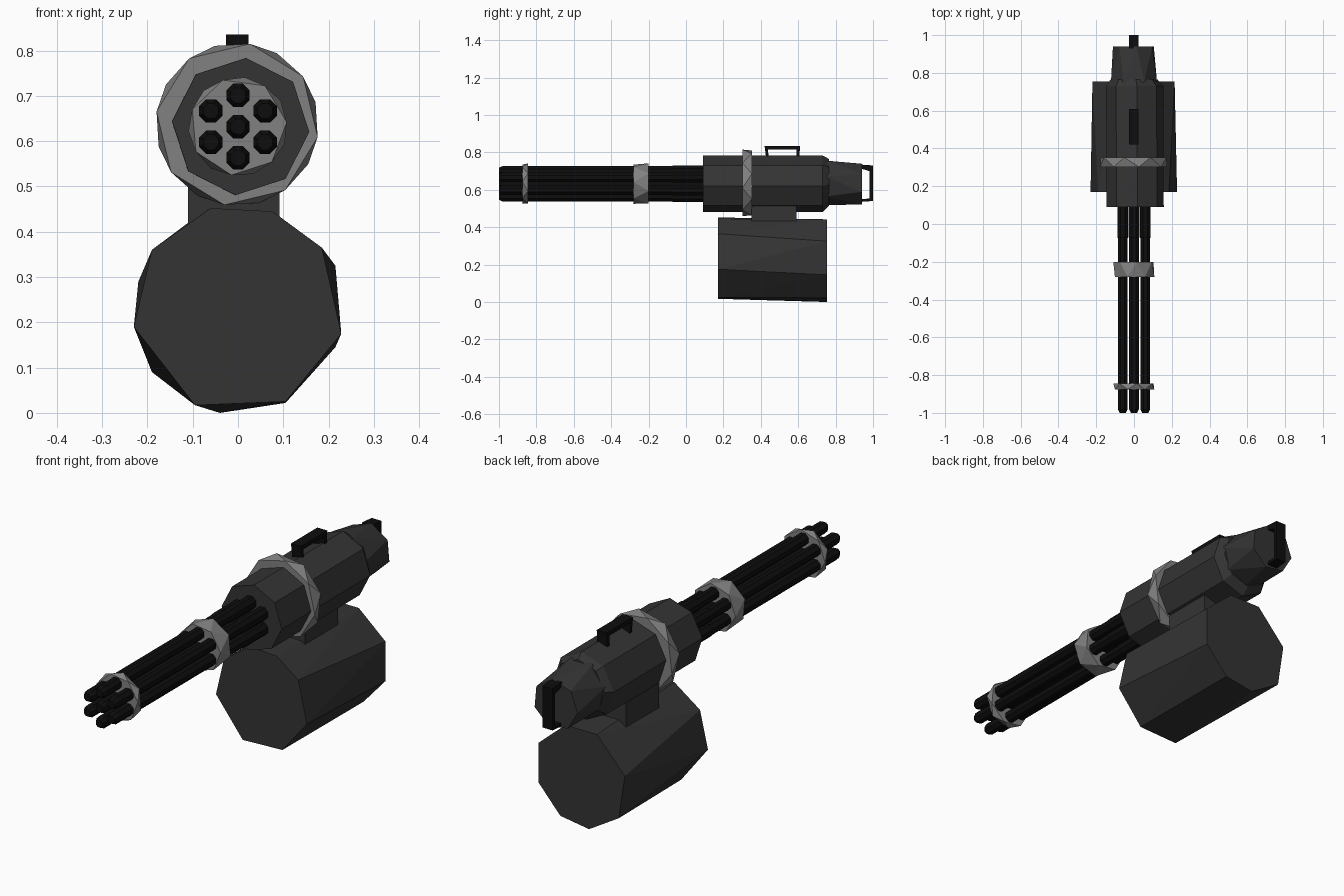
import bpy, bmesh
from math import pi, cos, sin

cube = bpy.data.objects.get("Cube")
if cube:
    bpy.data.objects.remove(cube, do_unlink=True)


def material(name, v):
    m = bpy.data.materials.new(name)
    m.use_nodes = True
    m.diffuse_color = (v, v, v, 1)
    bsdf = m.node_tree.nodes["Principled BSDF"]
    bsdf.inputs["Base Color"].default_value = (v, v, v, 1)
    bsdf.inputs["Roughness"].default_value = 0.7
    return m


BLACK = material("black metal", 0.004)
DARK = material("dark gunmetal", 0.034)
LIGHT = material("light steel", 0.22)


def gon(cx, cz, r, n, turn=0.0):
    """Regular polygon in the x-z plane; turn is in fractions of a step."""
    return [(cx + r * cos(2 * pi * (i + turn) / n),
             cz + r * sin(2 * pi * (i + turn) / n)) for i in range(n)]


def loft(name, sections, mat, axis="y"):
    """Skin matching outlines along an axis, splitting quads on the short diagonal."""
    bm = bmesh.new()
    rings = []
    for d, pts in sections:
        rings.append([bm.verts.new((p, d, q) if axis == "y" else (d, p, q))
                      for p, q in pts])
    n = len(rings[0])
    for a, b in zip(rings, rings[1:]):
        for i in range(n):
            j = (i + 1) % n
            if (a[j].co - b[i].co).length < (a[i].co - b[j].co).length:
                tris = ((a[i], a[j], b[i]), (a[j], b[j], b[i]))
            else:
                tris = ((a[i], a[j], b[j]), (a[i], b[j], b[i]))
            for t in tris:
                bm.faces.new(t)
    bm.faces.new(rings[0])
    bm.faces.new(rings[-1])
    bmesh.ops.recalc_face_normals(bm, faces=bm.faces)
    mesh = bpy.data.meshes.new(name)
    bm.to_mesh(mesh)
    bm.free()
    mesh.materials.append(mat)
    ob = bpy.data.objects.new(name, mesh)
    bpy.context.collection.objects.link(ob)
    return ob


AXIS_Z = 0.632

# Barrel cluster: one in the middle, six around it, thicker near the body
centres = [(0, AXIS_Z)] + gon(0, AXIS_Z, 0.069, 6, 0.5)
for k, (x, z) in enumerate(centres):
    steps = [(-1.0, 0.018), (-0.98, 0.028), (-0.075, 0.028),
             (-0.07, 0.031), (0.12, 0.031)]
    loft(f"barrel_{k + 1}", [(y, gon(x, z, r, 8, 0.5)) for y, r in steps], BLACK)

# Barrel clamps
for name, y0, y1 in (("front_clamp", -0.875, -0.845), ("rear_clamp", -0.28, -0.2)):
    loft(name, [(y0, gon(0, AXIS_Z, 0.108, 7, 0.1)),
                (y1, gon(0, AXIS_Z, 0.11, 7, 0.6))], LIGHT)

# Octagonal receiver with a chamfered rear edge
loft("receiver", [(0.09, gon(0.006, AXIS_Z, 0.152, 8, -0.1)),
                  (0.73, gon(0.004, AXIS_Z, 0.152, 8, -0.1)),
                  (0.765, gon(0.0, 0.64, 0.125, 8, -0.1))], DARK)

# Tapered tail block
loft("tail_block", [(0.75, gon(0, 0.643, 0.125, 7, 0.25)),
                    (0.94, gon(0, 0.628, 0.112, 7, 0.6))], DARK)

# Faceted band around the receiver
loft("receiver_band", [(0.302, gon(-0.002, 0.637, 0.18, 8, -0.2)),
                       (0.352, gon(-0.002, 0.637, 0.18, 8, 0.35))], LIGHT)

# Ammunition drum, slightly twisted from front to rear
drum_front = [(0.105, 0.025), (0.228, 0.175), (0.185, 0.365), (0.075, 0.445),
              (-0.06, 0.452), (-0.19, 0.36), (-0.23, 0.19), (-0.095, 0.017)]
drum_rear = [(0.105, 0.022), (0.215, 0.145), (0.215, 0.325), (0.08, 0.442),
             (-0.08, 0.442), (-0.22, 0.29), (-0.19, 0.09), (-0.04, 0.0)]
loft("ammo_drum", [(0.17, drum_front), (0.755, drum_rear)], DARK)

# Neck between drum and receiver
neck = [(-0.11, 0.41), (0.092, 0.41), (0.092, 0.53), (-0.11, 0.53)]
loft("drum_neck", [(0.35, neck), (0.59, neck)], DARK)

# Carry handle on top and spade grip at the rear, as bent bars
carry = [(0.43, 0.76), (0.42, 0.835), (0.61, 0.835), (0.605, 0.76),
         (0.59, 0.76), (0.59, 0.815), (0.437, 0.815), (0.445, 0.76)]
grip = [(0.93, 0.735), (1.0, 0.73), (1.0, 0.54), (0.93, 0.535),
        (0.93, 0.55), (0.982, 0.553), (0.98, 0.7), (0.93, 0.715)]
for name, outline in (("carry_handle", carry), ("rear_grip", grip)):
    loft(name, [(-0.027, outline), (0.023, outline)], BLACK, axis="x")
